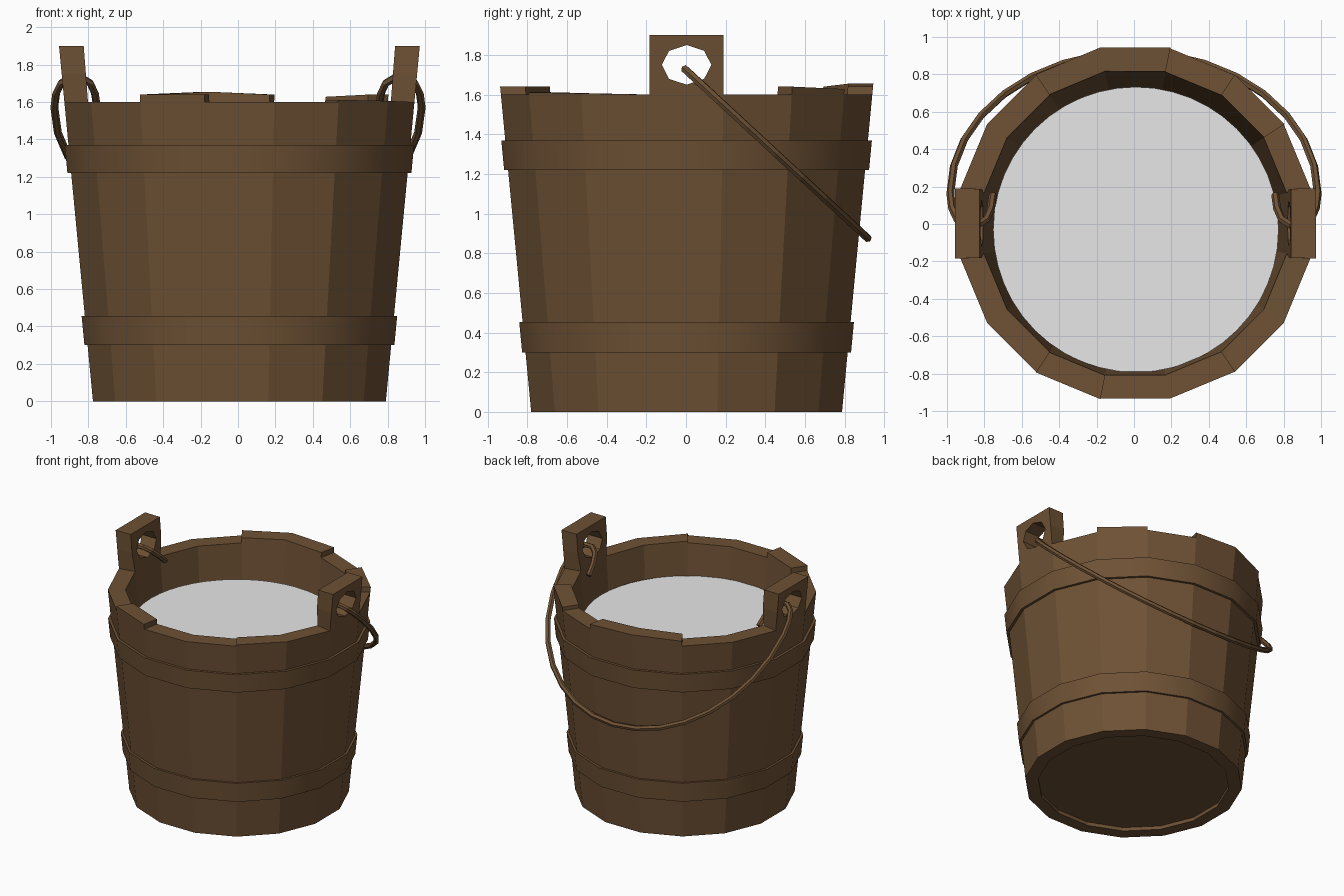
import bpy, bmesh, math
from mathutils import Vector

if "Cube" in bpy.data.objects:
    bpy.data.objects.remove(bpy.data.objects["Cube"])

N = 16
CX, CY = 0.0075, 0.003
RIM = 1.6


def material(name, col):
    m = bpy.data.materials.new(name)
    m.diffuse_color = (*col, 1)
    m.use_nodes = True
    m.node_tree.nodes["Principled BSDF"].inputs["Base Color"].default_value = m.diffuse_color
    return m


WOOD = material("brown_wood", (0.156, 0.083, 0.035))
MILK = material("pale_liquid", (0.8, 0.8, 0.8))


def finish(bm, name, mat, smooth=False):
    bmesh.ops.recalc_face_normals(bm, faces=bm.faces)
    me = bpy.data.meshes.new(name)
    bm.to_mesh(me)
    bm.free()
    ob = bpy.data.objects.new(name, me)
    bpy.context.collection.objects.link(ob)
    me.materials.append(mat)
    if smooth:
        bpy.ops.object.select_all(action='DESELECT')
        ob.select_set(True)
        bpy.context.view_layer.objects.active = ob
        bpy.ops.object.shade_smooth_by_angle(angle=math.radians(35))
    return ob


# Distance from axis to flat of the outer and inner wall at height z
def outer(z):
    return 0.783 + 0.0955 * z


def inner(z):
    return 0.688 + 0.076 * z


def corner(j, z, apothem):
    a = math.radians(22.5 * j - 11.25)
    r = apothem / math.cos(math.pi / N)
    return (CX + r * math.cos(a), CY + r * math.sin(a), z)


def face_maker(bm):
    verts = {}

    def face(*pts):
        vs = []
        for p in pts:
            key = tuple(round(c, 5) for c in p)
            if key not in verts:
                verts[key] = bm.verts.new(p)
            if verts[key] not in vs:
                vs.append(verts[key])
        if len(vs) > 2:
            bm.faces.new(vs)
    return face


# Staved tub: stave groups as first stave -> heights at successive corners
groups = {1: (1.6, 1.6), 2: (1.64, 1.628), 3: (1.6, 1.6), 4: (1.64, 1.655, 1.64),
          6: (1.6, 1.6, 1.6), 9: (1.6, 1.6, 1.6), 11: (1.64, 1.64),
          12: (1.6, 1.6, 1.6), 14: (1.612, 1.606, 1.6)}
bm = bmesh.new()
face = face_maker(bm)
O = lambda j, z: corner(j % N, z, outer(z))
I = lambda j, z: corner(j % N, z, inner(z))
for k in range(N):
    face(O(k, 0), O(k + 1, 0), O(k + 1, RIM), O(k, RIM))
    face(I(k, 0), I(k + 1, 0), I(k + 1, RIM), I(k, RIM))
    face(O(k, 0), O(k + 1, 0), I(k + 1, 0), I(k, 0))
for k, hs in groups.items():
    for i in range(len(hs) - 1):
        a, b, h, g = k + i, k + i + 1, hs[i], hs[i + 1]
        face(O(a, RIM), O(b, RIM), O(b, g), O(a, h))
        face(I(a, RIM), I(b, RIM), I(b, g), I(a, h))
        face(O(a, h), O(b, g), I(b, g), I(a, h))
    for j, h in ((k, hs[0]), (k + len(hs) - 1, hs[-1])):
        face(O(j, RIM), O(j, h), I(j, h), I(j, RIM))
finish(bm, "staved_tub", WOOD)

# Ears with an eight-sided hole for the handle
for side, name in ((1, "right_ear"), (-1, "left_ear")):
    bm = bmesh.new()
    face = face_maker(bm)
    mid = 1.75
    rect, hole = [], []
    for i in range(8):
        a = i * math.pi / 4
        c, s = round(math.cos(a), 3), round(math.sin(a), 3)
        sg = lambda v: (v > 0) - (v < 0)
        rect.append((sg(c), mid + 0.15 * sg(s)))
        hole.append((0.125 * c, mid + 0.1 * s))

    def P(ap, u, z, is_rect):
        y = u * ap(RIM) * math.tan(math.pi / N) if is_rect else u
        if is_rect and z > RIM:
            y = u * 0.187 if ap is outer else u * 0.185
        return (CX + side * ap(z), CY + y, z)
    for i in range(8):
        n = (i + 1) % 8
        for ap in (outer, inner):
            face(P(ap, *rect[i], 1), P(ap, *rect[n], 1), P(ap, *hole[n], 0), P(ap, *hole[i], 0))
        face(P(outer, *hole[i], 0), P(outer, *hole[n], 0), P(inner, *hole[n], 0), P(inner, *hole[i], 0))
        if i not in (5, 6):  # base sits on the wall
            face(P(outer, *rect[i], 1), P(outer, *rect[n], 1), P(inner, *rect[n], 1), P(inner, *rect[i], 1))
    finish(bm, name, WOOD)

# Hoops
for z0, z1, off, name in ((0.30, 0.455, 0.017, "lower_hoop"), (1.22, 1.37, 0.02, "upper_hoop")):
    bm = bmesh.new()
    face = face_maker(bm)
    prof = [(z0, outer(z0) - 0.01), (z0, outer(z0) + off), (z1, outer(z1) + off), (z1, outer(z1) - 0.01)]
    for k in range(N):
        for (za, ra), (zb, rb) in zip(prof, prof[1:]):
            face(corner(k, za, ra), corner((k + 1) % N, za, ra),
                 corner((k + 1) % N, zb, rb), corner(k, zb, rb))
    finish(bm, name, WOOD, True)

# Bottom board, slightly recessed
bm = bmesh.new()
face = face_maker(bm)
face(*[I(k, 0.03) for k in range(N)])
face(*[I(k, 0.08) for k in range(N)])
for k in range(N):
    face(I(k, 0.03), I(k + 1, 0.03), I(k + 1, 0.08), I(k, 0.08))
finish(bm, "bottom_board", WOOD)

# Liquid surface
bm = bmesh.new()
bmesh.ops.create_circle(bm, cap_ends=True, segments=48, radius=0.763)
for v in bm.verts:
    v.co += Vector((0.01, -0.03, 1.35))
ob = finish(bm, "liquid_surface", MILK)
if ob.data.polygons[0].normal.z < 0:
    ob.data.flip_normals()

# Bail handle: half path in its tilted plane (x, distance from pivot), mirrored
half = [(0.755, 0.22), (0.765, 0.12), (0.79, 0.04), (0.835, 0.0), (0.90, 0.0), (0.945, 0.04), (0.972, 0.12)]
for i in range(8):
    t = math.pi / 2 * i / 8
    half.append((0.982 * math.cos(t), 0.23 + 1.023 * math.sin(t)))
path = half + [(0, 1.253)] + [(-x, s) for x, s in reversed(half)]
cu = bpy.data.curves.new("handle", 'CURVE')
cu.dimensions = '3D'
cu.bevel_depth = 0.021
cu.bevel_resolution = 1
cu.use_fill_caps = True
sp = cu.splines.new('POLY')
sp.points.add(len(path) - 1)
for p, (x, s) in zip(sp.points, path):
    p.co = (x, -0.005 + 0.734 * s, 1.728 - 0.679 * s, 1)
sp.use_smooth = False
handle = bpy.data.objects.new("handle", cu)
bpy.context.collection.objects.link(handle)
cu.materials.append(WOOD)
bpy.ops.object.select_all(action='DESELECT')
handle.select_set(True)
bpy.context.view_layer.objects.active = handle
bpy.ops.object.convert(target='MESH')
